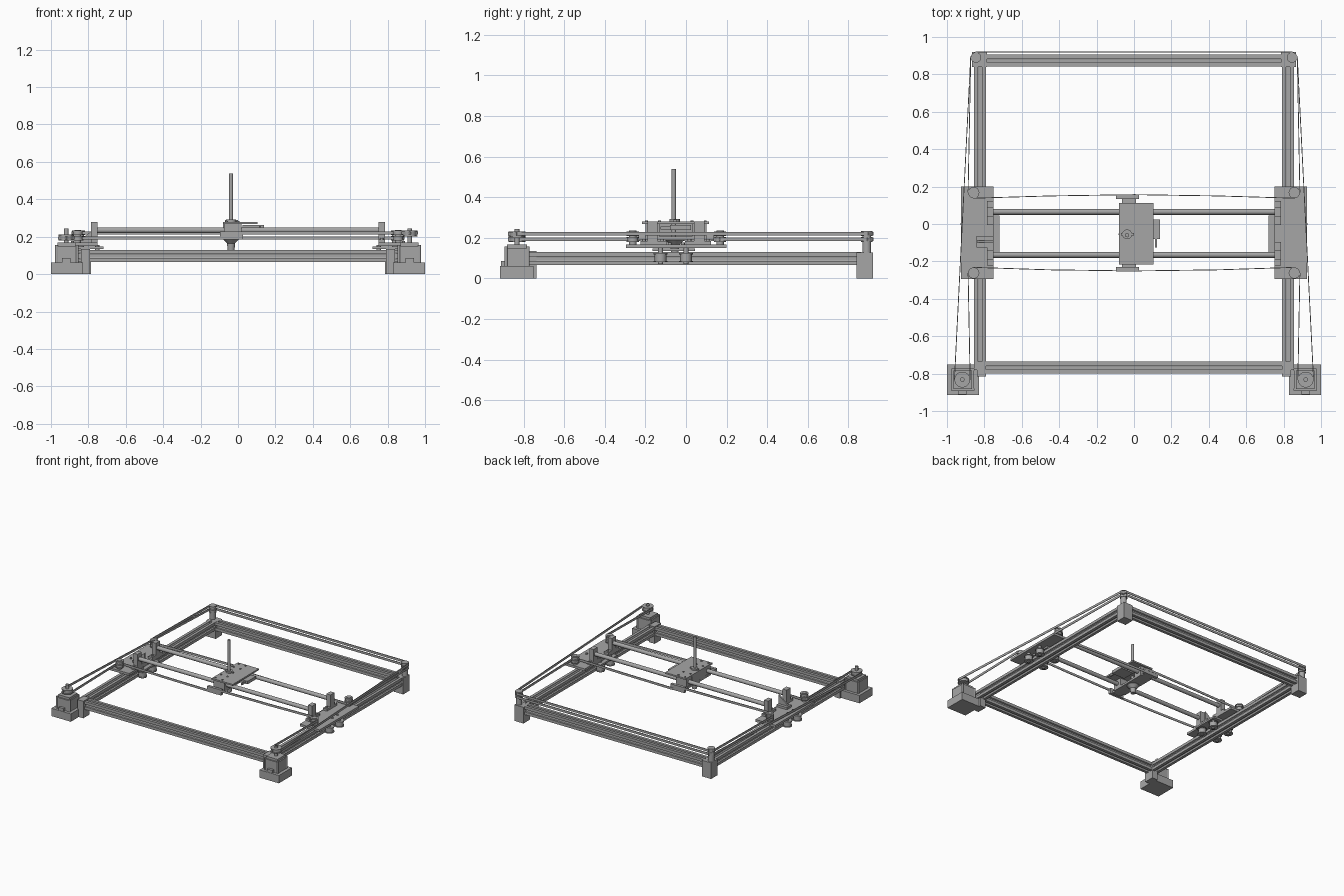
import bpy, bmesh, math
from mathutils import Vector

if "Cube" in bpy.data.objects:
    bpy.data.objects.remove(bpy.data.objects["Cube"])

grey = bpy.data.materials.new("mid grey")
grey.use_nodes = True
grey.diffuse_color = (0.38, 0.38, 0.38, 1)
grey.node_tree.nodes["Principled BSDF"].inputs["Base Color"].default_value = (0.38, 0.38, 0.38, 1)


def finish(name, bm, smooth=False):
    bmesh.ops.recalc_face_normals(bm, faces=bm.faces)
    mesh = bpy.data.meshes.new(name)
    bm.to_mesh(mesh)
    bm.free()
    mesh.materials.append(grey)
    obj = bpy.data.objects.new(name, mesh)
    bpy.context.collection.objects.link(obj)
    if smooth:
        bpy.ops.object.select_all(action='DESELECT')
        obj.select_set(True)
        bpy.context.view_layer.objects.active = obj
        bpy.ops.object.shade_smooth_by_angle()
    return obj


def box(name, x, y, z):
    """Box from (low, high) pairs."""
    bm = bmesh.new()
    bmesh.ops.create_cube(bm, size=1)
    for v in bm.verts:
        v.co = [sum(r) / 2 + c * abs(r[1] - r[0]) for r, c in zip((x, y, z), v.co)]
    return finish(name, bm)


def lathe(name, x, y, profile, steps=24):
    """Closed turned part about a vertical axis, from (radius, height) points."""
    bm = bmesh.new()
    rings = []
    for r, z in profile:
        rings.append([bm.verts.new((x + r * math.cos(math.tau * i / steps),
                                    y + r * math.sin(math.tau * i / steps), z)) for i in range(steps)])
    for a, b in zip(rings, rings[1:]):
        for i in range(steps):
            j = (i + 1) % steps
            bm.faces.new((a[i], a[j], b[j], b[i]))
    bm.faces.new(rings[0])
    bm.faces.new(rings[-1])
    return finish(name, bm, True)


def disc(name, x, y, r, z0, z1):
    return lathe(name, x, y, [(r, z0), (r, z1)])


def prism(name, points, move):
    """Extrude a closed 3D outline along a vector."""
    bm = bmesh.new()
    face = bm.faces.new([bm.verts.new(p) for p in points])
    new = bmesh.ops.extrude_face_region(bm, geom=[face])["geom"]
    bmesh.ops.translate(bm, verts=[g for g in new if isinstance(g, bmesh.types.BMVert)], vec=move)
    return finish(name, bm)


def rail(name, start, end):
    """Slotted square extrusion between two points."""
    start, end = Vector(start), Vector(end)
    along = (end - start).normalized()
    side, up = Vector((-along.y, along.x, 0)), Vector((0, 0, 1))
    h, s, t, w, c = 0.032, 0.010, 0.025, 0.018, 0.012
    quarter = [(h, h), (s, h), (s, t), (w, t), (c, c)]
    arm = quarter[1:4] + [(0.012, 0.014), (0.006, 0.012)]
    arm += [(-a, b) for a, b in reversed(arm)]
    outline = []
    for k in range(4):
        turn = [(1, 0, 0, 1), (0, -1, 1, 0), (-1, 0, 0, -1), (0, 1, -1, 0)][k]
        for a, b in [(h, h)] + arm:
            outline.append((turn[0] * a + turn[1] * b, turn[2] * a + turn[3] * b))
    prism(name, [start + side * a + up * b for a, b in outline], end - start)


def rod(name, start, end, r):
    start, end = Vector(start), Vector(end)
    along = (end - start).normalized()
    u = along.orthogonal()
    w = along.cross(u)
    pts = [start + r * (u * math.cos(math.tau * i / 16) + w * math.sin(math.tau * i / 16)) for i in range(16)]
    obj = prism(name, pts, end - start)
    for p in obj.data.polygons:
        p.use_smooth = len(p.vertices) == 4


def belt(name, path, z):
    """Thin upright ribbon following a plan path."""
    bm = bmesh.new()
    for a, b in zip(path, path[1:]):
        a, b = Vector((*a, z)), Vector((*b, z))
        d = (b - a).normalized()
        n = Vector((-d.y, d.x, 0)) * 0.0022
        up = Vector((0, 0, 0.009))
        vs = [[bm.verts.new(p + i * n + j * up) for i, j in ((1, 1), (-1, 1), (-1, -1), (1, -1))] for p in (a, b)]
        for k in range(4):
            m = (k + 1) % 4
            bm.faces.new((vs[0][k], vs[0][m], vs[1][m], vs[1][k]))
        bm.faces.new(vs[0])
        bm.faces.new(vs[1])
    finish(name, bm)


def pulley(name, x, y, r, z0, z1):
    lip = 0.006
    lathe(name, x, y, [(r, z0), (r, z0 + lip), (r * 0.85, z0 + lip), (r * 0.85, z1 - lip), (r, z1 - lip), (r, z1)])


# Base frame
rail("front_rail", (-0.79, -0.768, 0.097), (0.79, -0.768, 0.097))
rail("back_rail", (-0.79, 0.873, 0.097), (0.79, 0.873, 0.097))

for s, side in ((-1, "right"), (1, "left")):
    def X(a, b):
        return tuple(sorted((s * a, s * b)))

    rail(side + "_rail", (s * 0.823, -0.78, 0.097), (s * 0.823, 0.86, 0.097))

    # Back corner feet and idler posts
    box(side + "_back_foot", X(0.785, 0.865), (0.84, 0.92), (0, 0.128))
    disc(side + "_back_post", s * 0.845, 0.89, 0.022, 0.128, 0.232)
    pulley(side + "_back_idler_low", s * 0.845, 0.89, 0.028, 0.18, 0.205)
    pulley(side + "_back_idler_high", s * 0.845, 0.89, 0.028, 0.208, 0.233)

    # Front corner foot, motor cradle, motor and drive pulley
    box(side + "_front_foot", X(0.79, 0.84), (-0.815, -0.735), (0, 0.135))
    box(side + "_motor_base", X(0.83, 1.0), (-0.915, -0.75), (0, 0.062))
    box(side + "_motor_body", X(0.855, 0.975), (-0.892, -0.772), (0.062, 0.15))
    box(side + "_motor_cap", X(0.865, 0.965), (-0.882, -0.782), (0.15, 0.168))
    for i in (0.86, 0.97):
        for j in (-0.886, -0.778):
            disc(side + "_motor_bolt", s * i, j, 0.008, 0.062, 0.156)
    box(side + "_motor_plug", X(0.895, 0.94), (-0.912, -0.89), (0.062, 0.085))
    disc(side + "_motor_shaft", s * 0.918, -0.832, 0.012, 0.168, 0.243)
    z = 0.195 if s < 0 else 0.216
    pulley(side + "_drive_pulley", s * 0.918, -0.832, 0.042, z - 0.016, z + 0.016)

    # Gantry end plate, rollers and idlers
    box(side + "_gantry_plate", X(0.75, 0.925), (-0.295, 0.2), (0.15, 0.168))
    box(side + "_roller_plate", X(0.72, 0.86), (-0.165, 0.045), (0.134, 0.148))
    for y in (-0.125, 0.0):
        for x in (0.752, 0.893):
            pulley(side + "_roller", s * x, y, 0.034, 0.08, 0.124)
            disc(side + "_roller_axle", s * x, y, 0.012, 0.072, 0.155)
    for y in (-0.262, 0.168):
        disc(side + "_idler_spacer", s * 0.857, y, 0.018, 0.168, 0.236)
        pulley(side + "_idler_low", s * 0.857, y, 0.03, 0.18, 0.205)
        pulley(side + "_idler_high", s * 0.857, y, 0.03, 0.208, 0.232)
    for y in (-0.08, -0.015):
        disc(side + "_plate_bolt", s * 0.885, y, 0.009, 0.168, 0.176)

    # Rod holders
    for y in (-0.165, 0.065):
        box(side + "_rod_holder", X(0.75, 0.786), (y - 0.025, y + 0.025), (0.168, 0.28))
        away = 1 if y > 0 else -1
        box(side + "_holder_foot", X(0.75, 0.786), (y, y + away * 0.058), (0.168, 0.185))
        box(side + "_holder_inner_foot", X(0.75, 0.786), (y, y - away * 0.07), (0.168, 0.185))
        disc(side + "_holder_bolt", s * 0.768, y + away * 0.042, 0.009, 0.185, 0.193)
        disc(side + "_holder_bolt", s * 0.768, y - away * 0.048, 0.009, 0.185, 0.193)

    # Drive belt: motor, both back idlers, opposite gantry end, carriage
    level = 0.193 if s < 0 else 0.22
    belt(side + "_belt", [(s * x, y) for x, y in (
        (-0.0, 0.157), (-0.45, 0.15), (-0.857, 0.138), (-0.887, 0.168), (-0.873, 0.89), (-0.845, 0.92),
        (0.845, 0.92), (0.873, 0.895), (0.96, -0.832), (0.918, -0.874), (0.876, -0.832),
        (0.887, -0.262), (0.857, -0.232), (0.45, -0.245), (0.0, -0.251))], level)

# Small triangular bracket on one gantry end
box("switch_block", (-0.842, -0.75), (-0.125, -0.065), (0.168, 0.185))
prism("switch_gusset", [(-0.84, -0.1, 0.185), (-0.752, -0.1, 0.185), (-0.752, -0.1, 0.255)], (0, 0.012, 0))

# Cross rods
for y in (-0.165, 0.065):
    rod("cross_rod", (-0.785, y, 0.235), (0.785, y, 0.235), 0.011)

# Tool carriage
box("carriage_top_plate", (-0.08, 0.105), (-0.217, 0.113), (0.268, 0.28))
for y in (-0.165, 0.065):
    box("bearing_block", (-0.075, 0.02), (y - 0.035, y + 0.035), (0.205, 0.268))
box("carriage_bottom_plate", (-0.08, 0.02), (-0.2, 0.1), (0.19, 0.206))
box("carriage_wall", (-0.08, -0.068), (-0.14, 0.04), (0.206, 0.268))
for y0, y1 in ((0.095, 0.135), (-0.235, -0.195)):
    box("belt_arm", (-0.065, 0.01), (y0, y1), (0.19, 0.206))
for y in (0.146, -0.242):
    box("belt_clamp", (-0.095, 0.028), (y - 0.011, y + 0.011), (0.185, 0.228))
for x in (-0.06, 0.0):
    for y in (-0.195, -0.13, 0.03, 0.095):
        disc("carriage_bolt", x, y, 0.007, 0.28, 0.285)

# Lift servo
box("servo_body", (0.025, 0.14), (-0.08, 0.025), (0.238, 0.262))
box("servo_horn", (0.112, 0.122), (-0.125, -0.08), (0.242, 0.256))

# Tool holder and upright tool
lathe("tool_holder", -0.037, -0.055, [(0.018, 0.128), (0.022, 0.165), (0.045, 0.188), (0.045, 0.206)])
disc("tool_collar", -0.037, -0.055, 0.026, 0.28, 0.292)
box("tool_screw", (-0.07, 0.0), (-0.062, -0.048), (0.28, 0.29))
disc("tool_shaft", -0.037, -0.06, 0.011, 0.126, 0.538)
